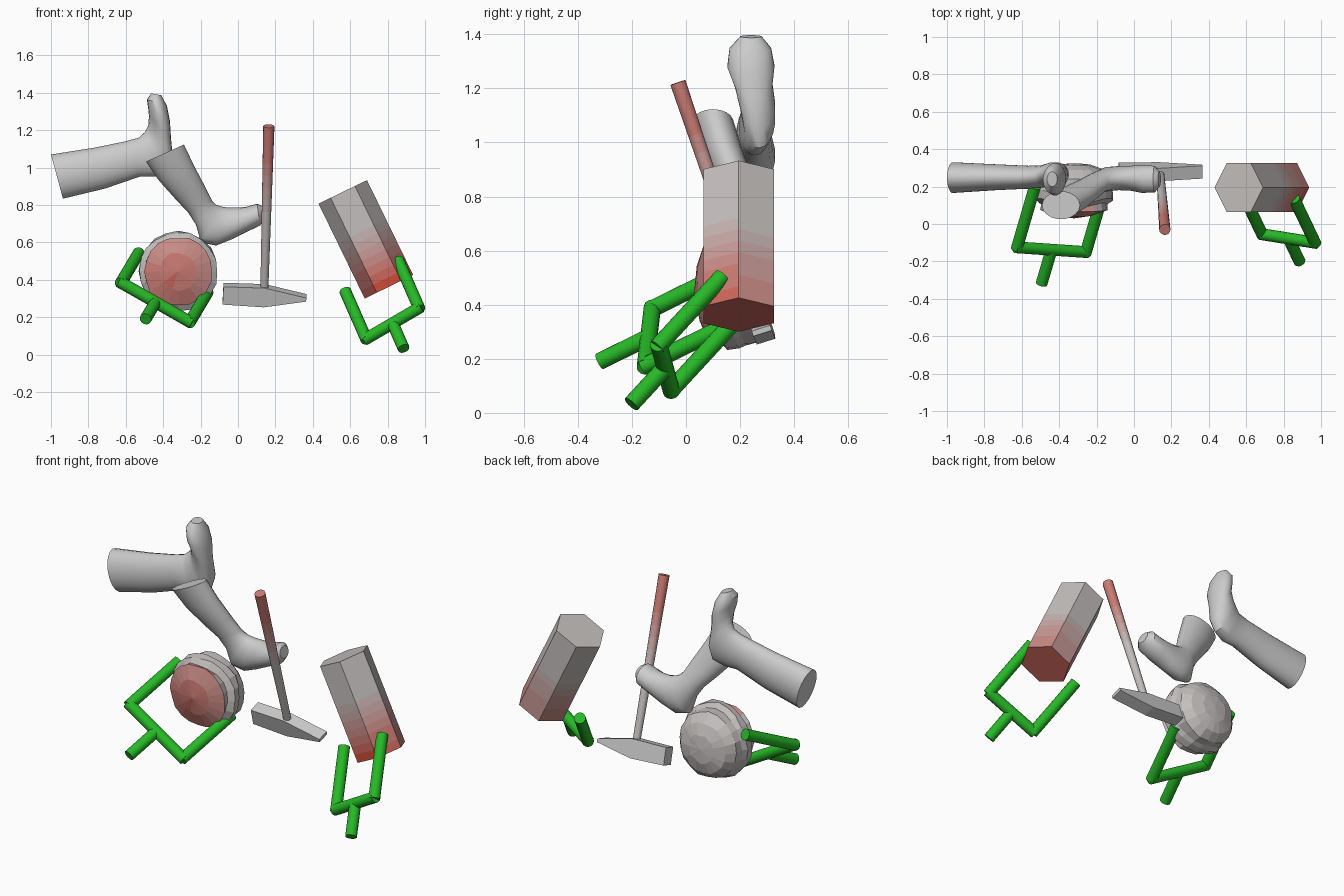
import bpy, bmesh, math, random
from mathutils import Vector as V

if "Cube" in bpy.data.objects:
    bpy.data.objects.remove(bpy.data.objects["Cube"])

random.seed(4)
TAU = math.tau


def make_mat(name, rgb):
    m = bpy.data.materials.new(name)
    m.diffuse_color = (*rgb, 1)
    m.use_nodes = True
    m.node_tree.nodes["Principled BSDF"].inputs["Base Color"].default_value = m.diffuse_color
    return m


# grey-to-red ramp used on the tinted parts
GREY, RED = V((.55, .52, .51)), V((.62, .07, .04))
ramp = [make_mat(f"red_{i}", GREY.lerp(RED, i / 7)) for i in range(8)]
green = make_mat("green", (.02, .48, .02))


def loft(name, rings, smooth=False):
    """Skin a row of equal rings and cap both ends."""
    bm = bmesh.new()
    vr = [[bm.verts.new(p) for p in r] for r in rings]
    n = len(rings[0])
    for a, b in zip(vr, vr[1:]):
        for i in range(n):
            j = (i + 1) % n
            bm.faces.new((a[i], a[j], b[j], b[i]))
    bm.faces.new(vr[0])
    bm.faces.new(vr[-1])
    bmesh.ops.remove_doubles(bm, verts=bm.verts, dist=.0005)
    bmesh.ops.recalc_face_normals(bm, faces=bm.faces)
    me = bpy.data.meshes.new(name)
    bm.to_mesh(me)
    bm.free()
    ob = bpy.data.objects.new(name, me)
    bpy.context.collection.objects.link(ob)
    if smooth:
        bpy.ops.object.select_all(action='DESELECT')
        ob.select_set(True)
        bpy.context.view_layer.objects.active = ob
        bpy.ops.object.shade_smooth_by_angle(angle=math.radians(40))
    return ob


def ellipse(c, a, b, n):
    return [c + a * math.cos(TAU * i / n) + b * math.sin(TAU * i / n) for i in range(n)]


def rod(name, p, q, r1, r2, n=14, steps=1):
    """Round rod from p to q with a radius at each end."""
    p, q = V(p), V(q)
    d = (q - p).normalized()
    s = d.cross(V((0, 1, .01))).normalized()
    t = d.cross(s)
    rings = []
    for k in range(steps + 1):
        f = k / steps
        r = r1 + (r2 - r1) * f
        rings.append(ellipse(p.lerp(q, f), s * r, t * r, n))
    return loft(name, rings, True)


def tint(ob, amount):
    """Colour each face from the ramp; amount(centre) gives 0..1."""
    for m in ramp:
        ob.data.materials.append(m)
    for f in ob.data.polygons:
        f.material_index = round(7 * max(0, min(1, amount(f.center))))


# boots: each ring is instep point x,z, sole point x,z, then y centre and half width
boots = {
    "upper_boot": [
        (-1, 1.07, -.936, .834, .248, .083),
        (-.765, 1.107, -.711, .888, .25, .07),
        (-.604, 1.14, -.524, .952, .25, .062),
        (-.53, 1.16, -.444, .952, .255, .06),
        (-.497, 1.19, -.374, .98, .27, .06),
        (-.48, 1.225, -.348, 1.05, .265, .065),
        (-.476, 1.273, -.358, 1.155, .25, .07),
        (-.48, 1.315, -.364, 1.25, .24, .088),
        (-.487, 1.364, -.38, 1.33, .238, .078),
        (-.465, 1.397, -.41, 1.387, .24, .04)],
    "lower_boot": [
        (-.289, 1.123, -.492, 1.032, .1, .075),
        (-.235, 1.01, -.422, .93, .135, .073),
        (-.176, .898, -.332, .829, .18, .065),
        (-.139, .823, -.267, .76, .215, .06),
        (-.118, .802, -.225, .695, .23, .06),
        (-.086, .791, -.198, .6, .24, .065),
        (-.053, .786, -.118, .583, .245, .065),
        (0, .786, -.037, .615, .245, .067),
        (.048, .791, .037, .652, .24, .075),
        (.102, .807, .118, .69, .24, .072),
        (.128, .795, .144, .73, .24, .04)],
}
for name, rows in boots.items():
    rings = []
    for x1, z1, x2, z2, yc, hw in rows:
        a, b = V((x1, yc, z1)), V((x2, yc, z2))
        rings.append(ellipse((a + b) / 2, (a - b) / 2, V((0, hw, 0)), 18))
    loft(name, rings, True)

# round bun with a red front face and a wavy collar
profile = [(.03, 0), (.045, .1), (.075, .182), (.105, .178), (.13, .21), (.175, .212),
           (.2, .195), (.25, .19), (.295, .145), (.318, .08), (.325, 0)]
rings = []
for k, (y, r) in enumerate(profile):
    ring = []
    for i in range(20):
        a = TAU * i / 20
        wave = 0 if r == 0 else random.uniform(-.006, .006)
        dy = .012 * math.sin(3 * a) if 2 < k < 7 else 0
        rr = r + wave
        ring.append(V((-.32 + rr * math.cos(a), y + dy - .05 * rr * math.sin(a),
                       .445 + rr * math.sin(a))))
    rings.append(ring)
bun = loft("bun", rings)
tint(bun, lambda c: .85 - 1.6 * math.hypot(c.x + .335, c.z - .42) if c.y < .085 else 0)

# hammer handle, red towards the grip
handle = rod("hammer_handle", (.165, -.03, 1.222), (.14, .275, .32), .03, .021, 14, 14)
tint(handle, lambda c: .65 * (c.z - .75) / .3 if c.z < 1.05 else .65)

# hammer head: square block tapering to a wedge
up, side = V((.05, -.3, .95)), V((0, .95, .3))
rings = []
for x, h in ((-.08, .05), (.14, .054), (.365, .01)):
    c = V((x, .28, .322 - .05 * x))
    rings.append([c + up * h * s + side * .036 * t
                  for s, t in ((1, 1), (1, -1), (-1, -1), (-1, 1))])
loft("hammer_head", rings)

# hexagonal prism, red at its lower front end
top, bottom = V((.56, .195, .87)), V((.807, .195, .363))
u = V((.9, 0, .437)) * .144
rings = [ellipse(top.lerp(bottom, k / 12), u, V((0, .15, 0)), 6) for k in range(13)]
prism = loft("hexagonal_prism", rings)
tint(prism, lambda c: 1.15 - 3.2 * (c - V((.8, .12, .37))).length)


# two forked grips: a crossbar, two parallel prongs and a stub handle
def grip(name, left, right, prong, stub):
    left, right, prong = V(left), V(right), V(prong)
    mid = (left + right) / 2
    across = (right - left).normalized() * .012
    parts = [("crossbar", left - across, right + across),
             ("left_prong", left - prong * .03, left + prong),
             ("right_prong", right - prong * .03, right + prong),
             ("stub", mid, mid - prong * stub)]
    for part, p, q in parts:
        rod(f"{name}_{part}", p, q, .032, .032).data.materials.append(green)


grip("bun_grip", (-.625, -.125, .385), (-.257, -.15, .175), (.095, .325, .16), .56)
grip("prism_grip", (.685, -.055, .085), (.968, -.1, .25), (-.112, .235, .255), .53)
